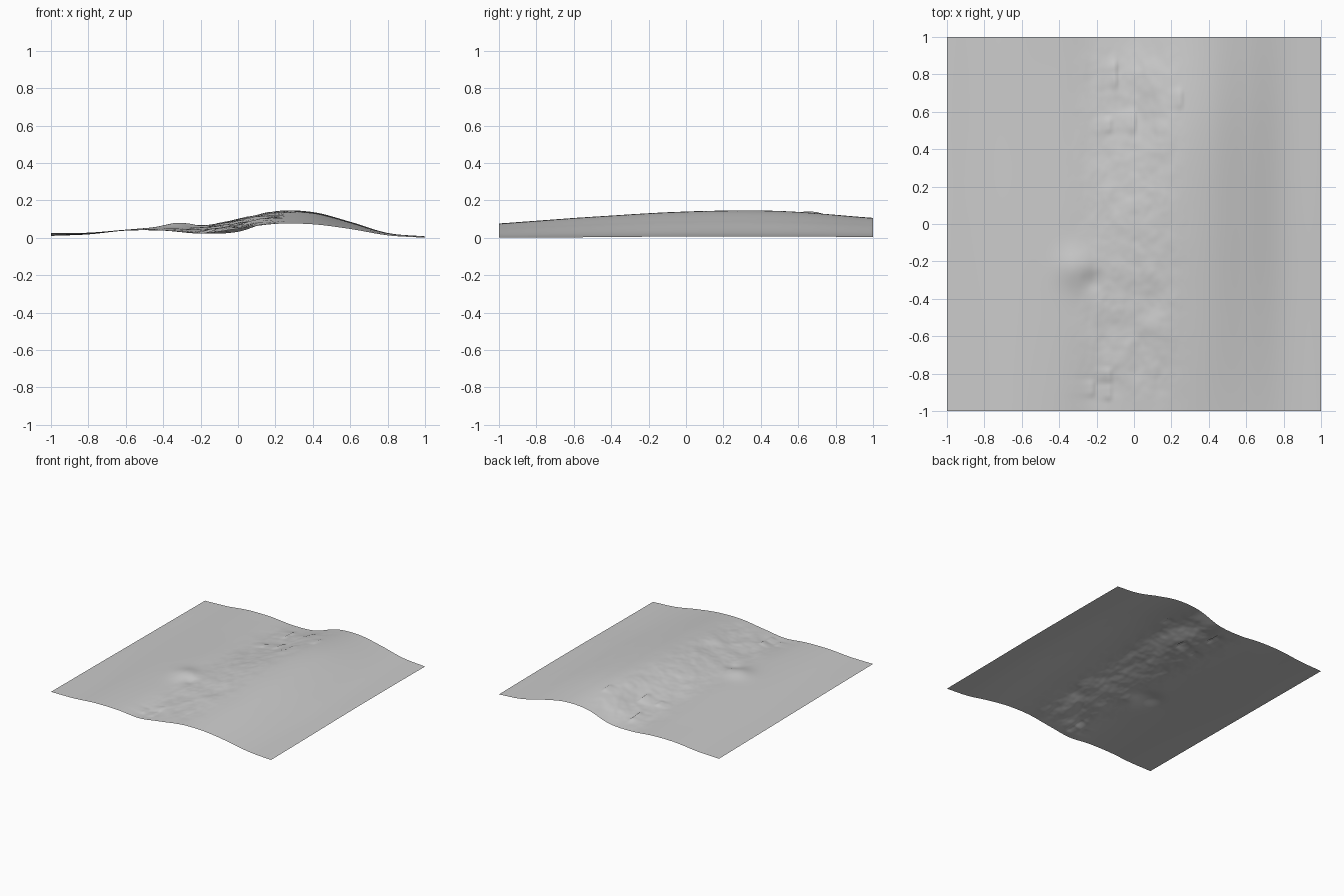
import bpy, bmesh, math
from mathutils import Vector, noise

cube = bpy.data.objects.get("Cube")
if cube:
    bpy.data.objects.remove(cube, do_unlink=True)

CELLS = 160

# Cross-sections in thousandths, evenly spaced from front to back
SECTIONS = [
    [25, 27, 40, 39, 24, 48, 74, 72, 47, 13, 0],
    [22, 27, 42, 50, 50, 74, 107, 108, 68, 19, 3],
    [18, 25, 43, 58, 62, 100, 137, 132, 83, 25, 7],
    [14, 21, 40, 50, 46, 75, 137, 135, 84, 25, 7],
    [10, 18, 38, 38, 22, 32, 95, 104, 68, 21, 4],
]

# Mounds and hollows: x, y, radius, height
MOUNDS = [
    (-0.31, -0.23, 0.10, 0.024),
    (-0.22, -0.30, 0.05, -0.010),
    (-0.20, -0.87, 0.09, -0.008),
    (0.12, -0.57, 0.10, 0.008),
    (0.05, 0.80, 0.10, 0.010),
]

# Short steep banks dropping towards +x: x, y, half length, height
BANKS = [
    (-0.10, 0.80, 0.07, 0.014),
    (0.00, 0.55, 0.06, 0.012),
    (0.25, 0.67, 0.05, 0.008),
    (-0.13, 0.53, 0.04, 0.010),
    (-0.13, -0.81, 0.04, 0.009),
    (-0.22, -0.88, 0.04, 0.010),
    (-0.13, -0.90, 0.04, 0.010),
]


def spline(values, t):
    """Smooth curve through evenly spaced values, t from 0 to 1."""
    last = len(values) - 1
    i = min(int(t * last), last - 1)
    f = t * last - i
    b, c = values[i], values[i + 1]
    a = values[i - 1] if i > 0 else 2 * b - c
    d = values[i + 2] if i + 2 <= last else 2 * c - b
    return b + f * (c - a + f * (2 * a - 5 * b + 4 * c - d + f * (3 * (b - c) + d - a))) / 2


def height(x, y):
    u, v = (x + 1) / 2, (y + 1) / 2
    z = spline([spline(row, u) for row in SECTIONS], v) / 1000
    for mx, my, radius, rise in MOUNDS:
        z += rise * math.exp(-((x - mx) ** 2 + (y - my) ** 2) / radius ** 2)
    for bx, by, reach, rise in BANKS:
        d = bx - x
        ramp = math.exp(-d / 0.04) if d >= 0 else max(0, 1 + d / 0.014)
        z += rise * ramp * math.exp(-((y - by) / reach) ** 4)
    # Rough ground along the slope between the flat and the ridge
    rough = math.exp(-((x + 0.02) / 0.25) ** 4) * min(1, (1 - abs(y)) * 6)
    z += 0.006 * rough * noise.fractal(Vector((x * 9, y * 6, 3)), 0.9, 2.0, 3)
    return max(z, 0)


# Ground sheet
bm = bmesh.new()
bmesh.ops.create_grid(bm, x_segments=CELLS, y_segments=CELLS, size=1)
for vert in bm.verts:
    vert.co.z = height(vert.co.x, vert.co.y)
for face in bm.faces:
    face.smooth = True
mesh = bpy.data.meshes.new("terrain")
bm.to_mesh(mesh)
bm.free()
terrain = bpy.data.objects.new("terrain", mesh)
bpy.context.collection.objects.link(terrain)

# Plain grey
grey = bpy.data.materials.new("light grey")
grey.use_nodes = True
colour = (0.6, 0.6, 0.6, 1)
grey.diffuse_color = colour
grey.node_tree.nodes["Principled BSDF"].inputs["Base Color"].default_value = colour
mesh.materials.append(grey)
